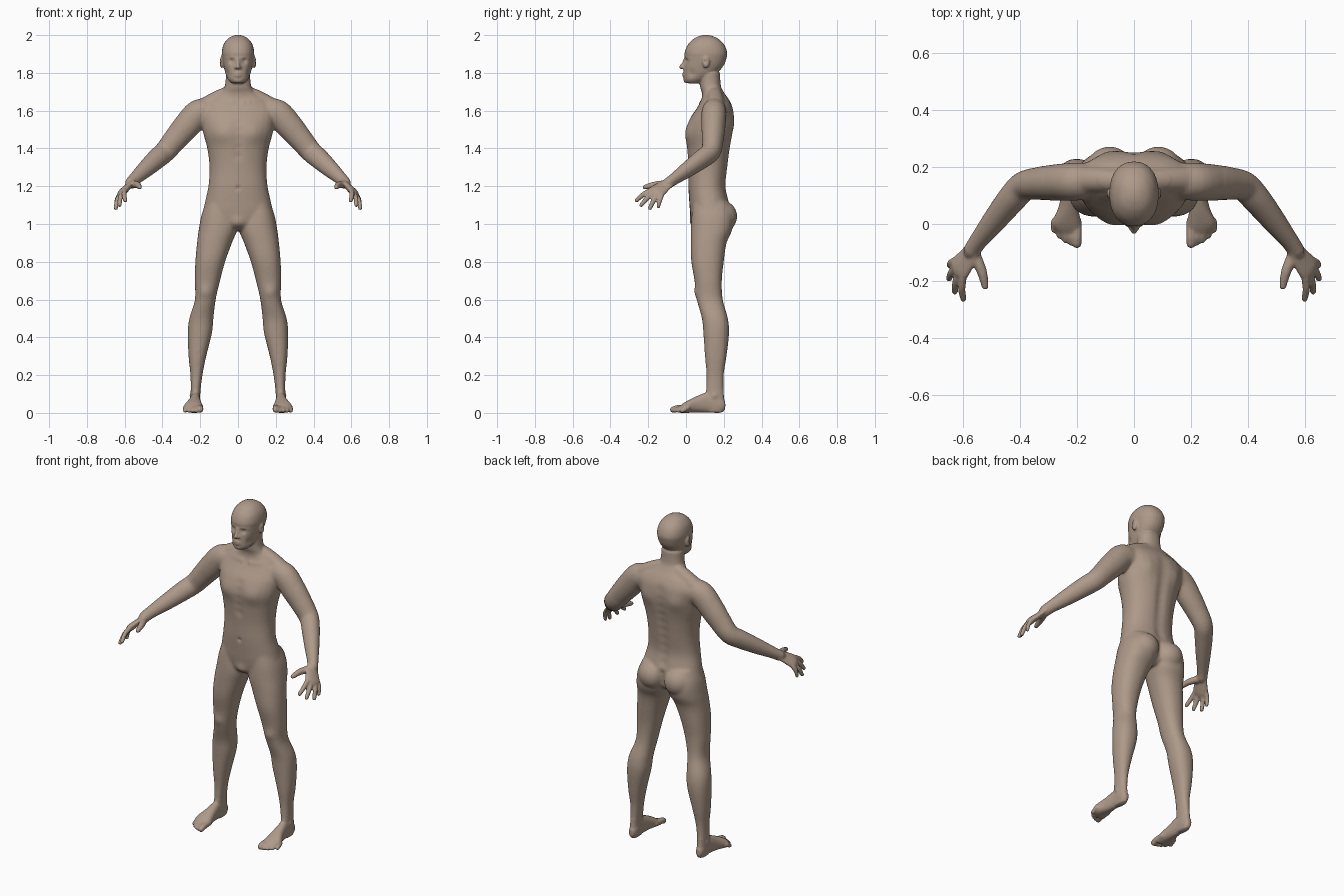
import bpy, bmesh, math
from mathutils import Vector, Matrix, kdtree

default = bpy.data.objects.get("Cube")
if default:
    bpy.data.objects.remove(default, do_unlink=True)

bm = bmesh.new()
SIDES = 28


def smooth_rows(rows, steps=5):
    """Catmull-Rom interpolation of rows of numbers."""
    pts = [Vector(r) for r in rows]
    last = len(pts) - 1
    out = []
    for i in range(last):
        a, b, c, d = pts[max(i - 1, 0)], pts[i], pts[i + 1], pts[min(i + 2, last)]
        for s in range(steps):
            t = s / steps
            out.append(0.5 * (2 * b + (c - a) * t + (2 * a - 5 * b + 4 * c - d) * t ** 2
                              + (3 * b - a - 3 * c + d) * t ** 3))
    return out + [pts[last]]


def skin(rings):
    """Close a stack of point rings into a solid."""
    loops = [[bm.verts.new(p) for p in ring] for ring in rings]
    for low, high in zip(loops, loops[1:]):
        for i in range(SIDES):
            j = (i + 1) % SIDES
            bm.faces.new((low[i], low[j], high[j], high[i]))
    bm.faces.new(loops[0])
    bm.faces.new(loops[-1])


def loft(rows, along="z", power=2.25):
    """Rounded sections: (position, x min, x max, other min, other max)."""
    def soft(v):
        return math.copysign(abs(v) ** (2 / power), v)
    rings = []
    for pos, x0, x1, o0, o1 in smooth_rows(rows):
        ring = []
        for i in range(SIDES):
            ang = math.tau * i / SIDES
            x = (x0 + x1) / 2 + (x1 - x0) / 2 * soft(math.cos(ang))
            o = (o0 + o1) / 2 + (o1 - o0) / 2 * soft(math.sin(ang))
            ring.append((x, o, pos) if along == "z" else (x, pos, o))
        rings.append(ring)
    skin(rings)


def blob(center, radii):
    bmesh.ops.create_uvsphere(bm, u_segments=20, v_segments=12, radius=1,
                              matrix=Matrix.Translation(center) @ Matrix.Diagonal((*radii, 1)))


def tube(rows, ref=(0, 1, 0), flat=1.0):
    """Tapered tube through (x, y, z, radius), flattened along ref."""
    rows = smooth_rows(rows)
    rings = []
    for i, row in enumerate(rows):
        t = (rows[min(i + 1, len(rows) - 1)] - rows[max(i - 1, 0)]).to_3d().normalized()
        u = t.cross(Vector(ref)).normalized()
        v = u.cross(t) * flat
        angles = [math.tau * k / SIDES for k in range(SIDES)]
        rings.append([row.to_3d() + row[3] * (u * math.cos(a) + v * math.sin(a)) for a in angles])
    skin(rings)
    for end in (rows[0], rows[-1]):
        blob(end.to_3d(), [end[3] * flat] * 3)


# Leg, from hip to sole
loft([(1.12, .03, .165, .04, .22), (1.05, .01, .193, .03, .25), (.97, .005, .208, .025, .245),
      (.9, .032, .217, .025, .215), (.8, .068, .226, .028, .2), (.7, .095, .229, .045, .19),
      (.6, .118, .228, .057, .195), (.5, .13, .258, .084, .222), (.42, .138, .266, .092, .228),
      (.3, .168, .262, .1, .215), (.2, .188, .252, .108, .2), (.1, .2, .25, .105, .2),
      (.04, .2, .25, .1, .208), (.005, .205, .245, .11, .2)])
blob((.085, .188, 1.04), (.085, .084, .085))  # buttock

# Foot and toes
loft([(.208, .212, .24, .02, .06), (.18, .2, .25, 0, .09), (.12, .2, .252, .002, .11),
      (.06, .195, .264, .002, .09), (0, .186, .286, 0, .06), (-.035, .186, .265, 0, .036)],
     along="y")
for i in range(5):
    x, r = .2 + .02 * i, (.017 if i == 0 else .0115)
    tip = -.068 + .003 * i * i
    tube([(x, .01, .028, r), (x, tip + .025, .025, r), (x, tip, r, r)], ref=(0, 0, 1))

# Shoulder slope and arm
tube([(.05, .15, 1.69, .04), (.12, .155, 1.655, .045), (.2, .155, 1.605, .05)])
tube([(.15, .15, 1.59, .07), (.21, .148, 1.585, .074), (.275, .145, 1.515, .071),
      (.33, .142, 1.45, .064), (.385, .132, 1.385, .057), (.43, .085, 1.345, .054),
      (.49, .01, 1.29, .045), (.545, -.06, 1.24, .034), (.568, -.095, 1.215, .032)], flat=.9)

# Palm, fingers and thumb
back_of_hand = Vector((.72, -.06, .69))
across = Vector((.42, .84, -.36))
tube([(.56, -.08, 1.225, .031), (.583, -.12, 1.198, .04), (.61, -.155, 1.17, .047),
      (.618, -.167, 1.158, .04)], ref=back_of_hand, flat=.42)
tips = [(.597, -.262, 1.125), (.627, -.237, 1.1), (.647, -.191, 1.084), (.645, -.146, 1.093)]
for i, tip in enumerate(tips):
    root = Vector((.614, -.158, 1.165)) + across * .024 * (i - 1.5)
    mid = root.lerp(Vector(tip), .5) + back_of_hand * .007
    thick = .0125 if i == 3 else .014
    tube([(*root, thick), (*mid, thick * .95), (*tip, thick * .8)], ref=back_of_hand)
tube([(.562, -.1, 1.21, .022), (.533, -.165, 1.207, .018), (.521, -.218, 1.195, .0125)])

# Ear, brow and nostril
blob((.086, .106, 1.857), (.011, .019, .032))
tube([(.008, .004, 1.88, .01), (.03, .006, 1.882, .01), (.055, .027, 1.878, .01)], ref=(0, 0, 1))
blob((.011, -.013, 1.828), (.009, .01, .008))

# Mirror every part so far to the other side
copy = bmesh.ops.duplicate(bm, geom=bm.verts[:] + bm.edges[:] + bm.faces[:])
for item in copy["geom"]:
    if isinstance(item, bmesh.types.BMVert):
        item.co.x *= -1

# Torso and neck
torso = [(.965, .05, .07, .19), (1, .14, .035, .22), (1.06, .182, .022, .235),
         (1.12, .174, .017, .228), (1.2, .157, .012, .212), (1.3, .151, .011, .222),
         (1.4, .163, .004, .235), (1.48, .184, -.002, .248), (1.55, .195, .016, .255),
         (1.61, .2, .055, .25), (1.655, .165, .08, .23), (1.69, .1, .085, .205),
         (1.73, .07, .074, .185), (1.8, .064, .07, .18)]
loft([(z, -w, w, f, b) for z, w, f, b in torso])

# Head, chin, nose and lips
head = [(1.745, .034, 0, .08), (1.765, .053, -.011, .11), (1.8, .067, -.012, .165),
        (1.84, .077, -.01, .2), (1.88, .084, -.006, .215), (1.91, .086, -.007, .218),
        (1.95, .077, .01, .202), (1.98, .055, .04, .172), (1.995, .03, .07, .14),
        (2.001, .008, .095, .115)]
loft([(z, -w, w, f, b) for z, w, f, b in head])
blob((0, .006, 1.763), (.028, .02, .018))
tube([(0, -.002, 1.878, .009), (0, -.013, 1.85, .009), (0, -.024, 1.832, .012)])
for z in (1.784, 1.798):
    tube([(-.024, -.004, 1.79, .005), (0, -.012, z, .0075), (.024, -.004, 1.79, .005)],
         ref=(0, 0, 1))

# Fuse the parts into one skin
bmesh.ops.recalc_face_normals(bm, faces=bm.faces[:])
mesh = bpy.data.meshes.new("body")
bm.to_mesh(mesh)
bm.free()
body = bpy.data.objects.new("body", mesh)
bpy.context.collection.objects.link(body)
bpy.context.view_layer.objects.active = body
body.select_set(True)


def apply(kind, **settings):
    mod = body.modifiers.new(kind.lower(), kind)
    for key, value in settings.items():
        setattr(mod, key, value)
    bpy.ops.object.modifier_apply(modifier=mod.name)


apply("REMESH", mode="VOXEL", voxel_size=.0055, use_smooth_shade=True)
apply("SMOOTH", factor=.5, iterations=4)
trunk = body.vertex_groups.new(name="trunk")
trunk.add([v.index for v in body.data.vertices
           if abs(v.co.x) < .32 and .12 < v.co.z < 1.7], 1, "REPLACE")
apply("SMOOTH", factor=.5, iterations=25, vertex_group="trunk")

# Sculpted muscles, grooves and facial dents
verts = body.data.vertices
tree = kdtree.KDTree(len(verts))
for v in verts:
    tree.insert(v.co, v.index)
tree.balance()


def push(center, radius, offset):
    """Soft push of the skin, mirrored when off the middle."""
    for side in ((1, -1) if center[0] else (1,)):
        flip = Vector((side, 1, 1))
        for _, index, dist in tree.find_range(Vector(center) * flip, radius * 2.5):
            verts[index].co += Vector(offset) * flip * math.exp(-(dist / radius) ** 2)


for i in range(10):  # spine
    push((0, .232, 1.14 + .05 * i), .03, (0, -.009, 0))
for i in range(5):  # breastbone
    push((0, .005, 1.36 + .045 * i), .025, (0, .005, 0))
for i in range(5):  # collarbone
    push((.03 + .03 * i, .075, 1.645 + .004 * i), .014, (0, -.004, .001))
for i in range(4):  # cleft
    push((0, .24, .99 + .03 * i), .02, (0, -.012, 0))
push((.085, .012, 1.48), .05, (0, -.01, 0))      # chest
push((.1, .245, 1.53), .05, (0, .01, 0))         # shoulder blade
push((0, .012, 1.19), .011, (0, .007, 0))        # navel
push((0, .035, 1.0), .035, (0, -.012, 0))        # groin
push((.173, .055, .64), .03, (0, -.007, 0))      # kneecap
push((.252, .15, .09), .015, (.006, 0, 0))       # ankle bone
push((.033, .002, 1.862), .014, (0, .011, 0))    # eye socket
push((.033, .01, 1.861), .007, (0, -.005, 0))    # eyelid
push((.097, .102, 1.86), .009, (-.007, 0, 0))    # ear hollow
push((.055, .03, 1.8), .02, (-.005, .002, 0))    # cheek hollow

# Skin colour
skin_mat = bpy.data.materials.new("skin")
skin_mat.use_nodes = True
colour = (.42, .32, .25, 1)
skin_mat.diffuse_color = colour
skin_mat.node_tree.nodes["Principled BSDF"].inputs["Base Color"].default_value = colour
body.data.materials.clear()
body.data.materials.append(skin_mat)
bpy.ops.object.shade_smooth()
